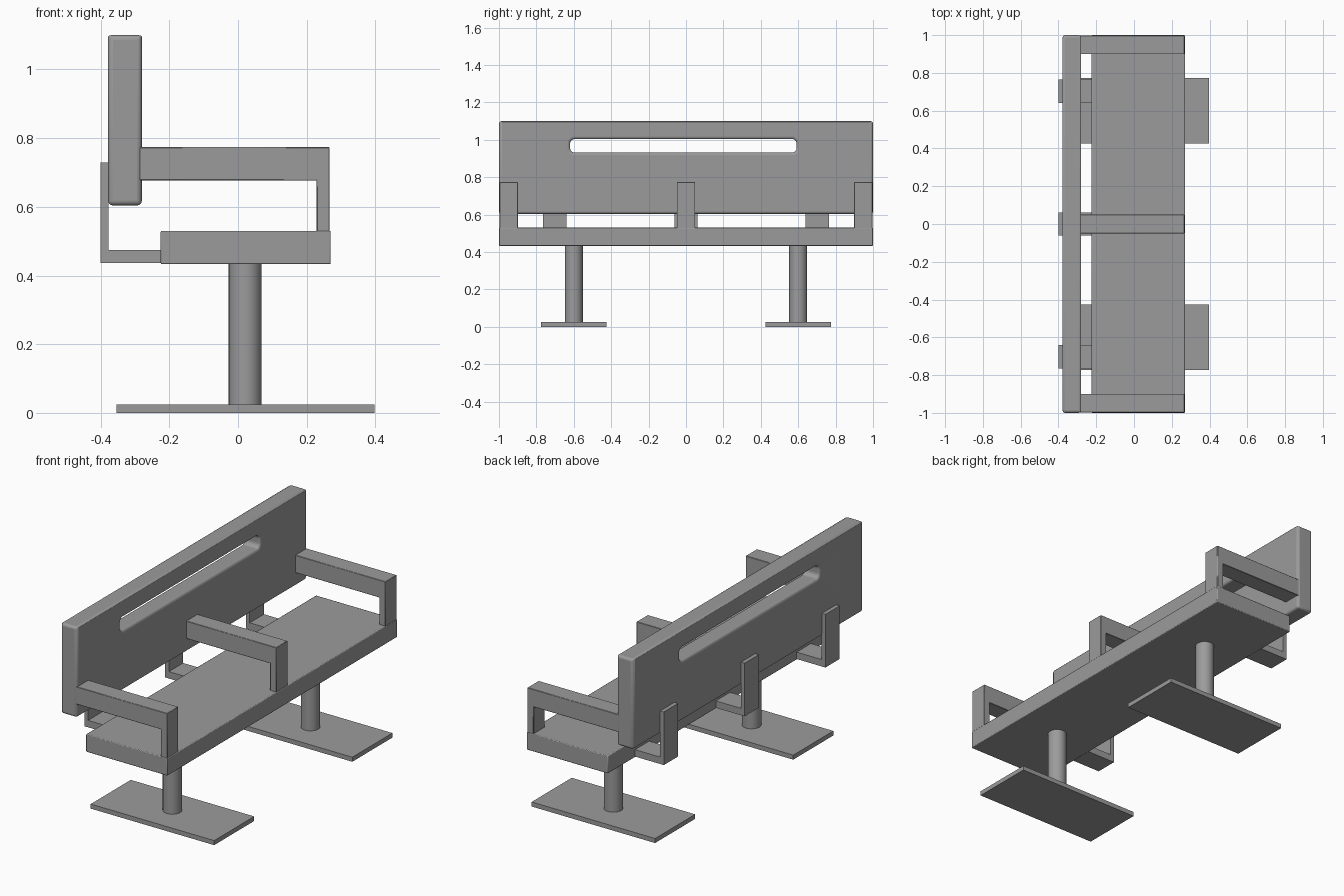
import bpy, bmesh, math

cube = bpy.data.objects.get("Cube")
if cube:
    bpy.data.objects.remove(cube, do_unlink=True)

grey = bpy.data.materials.new("plain grey")
grey.use_nodes = True
colour = (0.33, 0.33, 0.33, 1)
grey.diffuse_color = colour
grey.node_tree.nodes["Principled BSDF"].inputs["Base Color"].default_value = colour


def finish(name, bm):
    bmesh.ops.recalc_face_normals(bm, faces=bm.faces)
    mesh = bpy.data.meshes.new(name)
    bm.to_mesh(mesh)
    bm.free()
    mesh.materials.append(grey)
    obj = bpy.data.objects.new(name, mesh)
    bpy.context.collection.objects.link(obj)
    return obj


def soften(obj, width, segments):
    mod = obj.modifiers.new("soft edges", "BEVEL")
    mod.width = width
    mod.segments = segments
    mod.limit_method = "ANGLE"
    mod.angle_limit = math.radians(40)
    smooth(obj)


def smooth(obj):
    bpy.ops.object.select_all(action="DESELECT")
    obj.select_set(True)
    bpy.context.view_layer.objects.active = obj
    bpy.ops.object.shade_smooth_by_angle(angle=math.radians(35))


def extrude_profile(name, outline, y0, y1):
    """Extrude an (x, z) outline along y."""
    bm = bmesh.new()
    face = bm.faces.new([bm.verts.new((x, y0, z)) for x, z in outline])
    new = bmesh.ops.extrude_face_region(bm, geom=[face])["geom"]
    verts = [v for v in new if isinstance(v, bmesh.types.BMVert)]
    bmesh.ops.translate(bm, verts=verts, vec=(0, y1 - y0, 0))
    return finish(name, bm)


def box(name, x0, x1, y0, y1, z0, z1):
    return extrude_profile(name, [(x0, z0), (x1, z0), (x1, z1), (x0, z1)], y0, y1)


# Seat
soften(box("seat", -0.225, 0.27, -1, 1, 0.433, 0.53), 0.004, 2)

# Backrest with a rounded hand slot
back = box("backrest", -0.378, -0.28, -1, 1, 0.604, 1.1)
cutter = box("slot_cutter", -0.5, -0.2, -0.62, 0.592, 0.932, 1.004)
bm = bmesh.new()
bm.from_mesh(cutter.data)
along_x = [e for e in bm.edges if abs(e.verts[0].co.x - e.verts[1].co.x) > 0.1]
bmesh.ops.bevel(bm, geom=along_x, offset=0.025, segments=6, profile=0.5, affect="EDGES")
bm.to_mesh(cutter.data)
bm.free()
cutter.hide_render = True
cutter.hide_set(True)
cut = back.modifiers.new("slot", "BOOLEAN")
cut.operation = "DIFFERENCE"
cut.solver = "EXACT"
cut.object = cutter
soften(back, 0.014, 4)

# Armrests and rear brackets, each at one end, the middle and the other end
arm = [(-0.29, 0.677), (0.229, 0.677), (0.229, 0.525), (0.267, 0.525),
       (0.267, 0.774), (-0.29, 0.774)]
bracket = [(-0.4, 0.437), (-0.22, 0.437), (-0.22, 0.475), (-0.377, 0.475),
           (-0.377, 0.729), (-0.4, 0.729)]
for side, label in ((-1, "right"), (0, "middle"), (1, "left")):
    y = side * 0.948
    soften(extrude_profile(label + "_armrest", arm, y - 0.049, y + 0.049), 0.002, 1)
    y = side * 0.702
    extrude_profile(label + "_back_bracket", bracket, y - 0.062, y + 0.062)

# Posts on flat floor plates
for side, label in ((-1, "right"), (1, "left")):
    y = side * 0.6
    bm = bmesh.new()
    bmesh.ops.create_cone(bm, cap_ends=True, segments=32, radius1=0.048,
                          radius2=0.048, depth=0.42)
    bmesh.ops.translate(bm, verts=bm.verts, vec=(0.021, y, 0.23))
    smooth(finish(label + "_post", bm))
    box(label + "_floor_plate", -0.354, 0.397, y - 0.174, y + 0.174, 0, 0.025)
